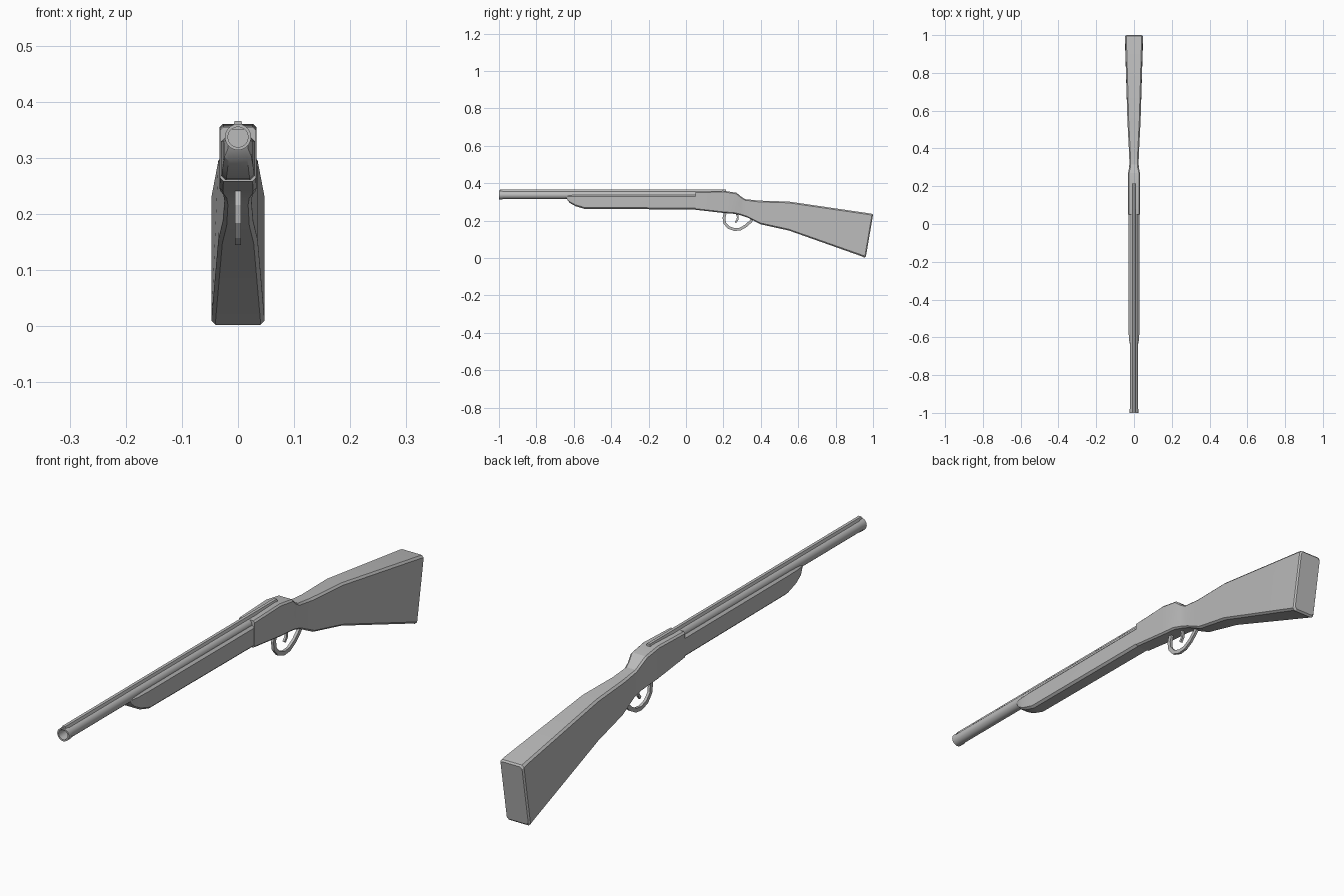
import bpy, bmesh, math

if "Cube" in bpy.data.objects:
    bpy.data.objects.remove(bpy.data.objects["Cube"])

grey = bpy.data.materials.new("plain_grey")
grey.diffuse_color = (0.5, 0.5, 0.5, 1)
grey.use_nodes = True
grey.node_tree.nodes["Principled BSDF"].inputs["Base Color"].default_value = grey.diffuse_color


def finish(name, bm, smooth=None):
    bmesh.ops.recalc_face_normals(bm, faces=bm.faces)
    me = bpy.data.meshes.new(name)
    bm.to_mesh(me)
    bm.free()
    me.materials.append(grey)
    ob = bpy.data.objects.new(name, me)
    bpy.context.collection.objects.link(ob)
    if smooth:
        bpy.ops.object.select_all(action='DESELECT')
        ob.select_set(True)
        bpy.context.view_layer.objects.active = ob
        bpy.ops.object.shade_smooth_by_angle(angle=math.radians(smooth))
    return ob


def bridge(bm, rings, cap=True):
    """Skin closed rings of points; optionally cap both ends."""
    vs = [[bm.verts.new(p) for p in r] for r in rings]
    n = len(vs[0])
    for a, b in zip(vs, vs[1:]):
        for i in range(n):
            j = (i + 1) % n
            bm.faces.new((a[i], a[j], b[j], b[i]))
    if cap:
        bm.faces.new(vs[0])
        bm.faces.new(vs[-1])


def section(yb, yt, zb, zt, w, c):
    """Upright rectangle with cut corners; bottom and top may differ in y."""
    pts = [(w - c, zb), (w, zb + c), (w, zt - c), (w - c, zt)]
    pts += [(-x, z) for x, z in reversed(pts)]
    return [(x, yb + (yt - yb) * (z - zb) / (zt - zb), z) for x, z in pts]


def loft(name, rows):
    bm = bmesh.new()
    bridge(bm, [section(*r) for r in rows])
    return finish(name, bm, 25)


# fore-end with upswept nose
loft("fore_end", [
    (-0.635, -0.645, 0.312, 0.332, 0.018, 0.004),
    (-0.622, -0.63, 0.295, 0.337, 0.024, 0.007),
    (-0.59, -0.61, 0.277, 0.338, 0.027, 0.008),
    (-0.54, -0.56, 0.262, 0.338, 0.029, 0.008),
    (0.06, 0.06, 0.26, 0.338, 0.030, 0.008)])

# receiver running into the wrist and the butt
loft("receiver_and_stock", [
    (0.05, 0.05, 0.258, 0.355, 0.032, 0.006),
    (0.20, 0.20, 0.241, 0.360, 0.033, 0.006),
    (0.26, 0.27, 0.236, 0.349, 0.032, 0.006),
    (0.295, 0.295, 0.228, 0.328, 0.026, 0.006),
    (0.33, 0.315, 0.216, 0.315, 0.024, 0.006),
    (0.40, 0.39, 0.180, 0.307, 0.027, 0.007),
    (0.55, 0.55, 0.147, 0.302, 0.035, 0.007),
    (0.94, 0.98, 0.009, 0.239, 0.047, 0.007),
    (0.955, 0.995, 0.002, 0.236, 0.0475, 0.008),
    (0.962, 1.0, 0.008, 0.230, 0.043, 0.008)])

# barrel with muzzle collar and hollow bore
bm = bmesh.new()
N = 20
rings = []
for r, y in ((0.0215, 0.08), (0.0215, -0.985), (0.0235, -0.98),
             (0.0235, -1.0), (0.018, -1.0), (0.018, -0.95)):
    rings.append([(r * math.cos(2 * math.pi * i / N), y,
                   0.337 + r * math.sin(2 * math.pi * i / N)) for i in range(N)])
bridge(bm, rings)
finish("barrel", bm, 35)

# raised sighting rib along the top
bm = bmesh.new()
rib = [(-0.011, 0.350), (0.011, 0.350), (0.0055, 0.366), (-0.0055, 0.366)]
bridge(bm, [[(x, y, z) for x, z in rib] for y in (-0.995, 0.215)])
finish("sight_rib", bm)


def strip(name, path, thick, half):
    """Flat bar of given thickness following a (y, z) path."""
    bm = bmesh.new()
    rings = []
    for i, (y, z) in enumerate(path):
        a, b = path[max(i - 1, 0)], path[min(i + 1, len(path) - 1)]
        dy, dz = b[0] - a[0], b[1] - a[1]
        s = thick / 2 / math.hypot(dy, dz)
        oy, oz = -dz * s, dy * s
        rings.append([(-half, y + oy, z + oz), (half, y + oy, z + oz),
                      (half, y - oy, z - oz), (-half, y - oy, z - oz)])
    bridge(bm, rings)
    return finish(name, bm)


# trigger guard loop and trigger
strip("trigger_guard", [(0.212, 0.25), (0.203, 0.215), (0.207, 0.187), (0.228, 0.163),
                        (0.26, 0.152), (0.29, 0.155), (0.32, 0.172), (0.345, 0.195),
                        (0.36, 0.215)], 0.015, 0.005)
strip("trigger", [(0.268, 0.245), (0.277, 0.222), (0.275, 0.205), (0.264, 0.19)],
      0.010, 0.004)
